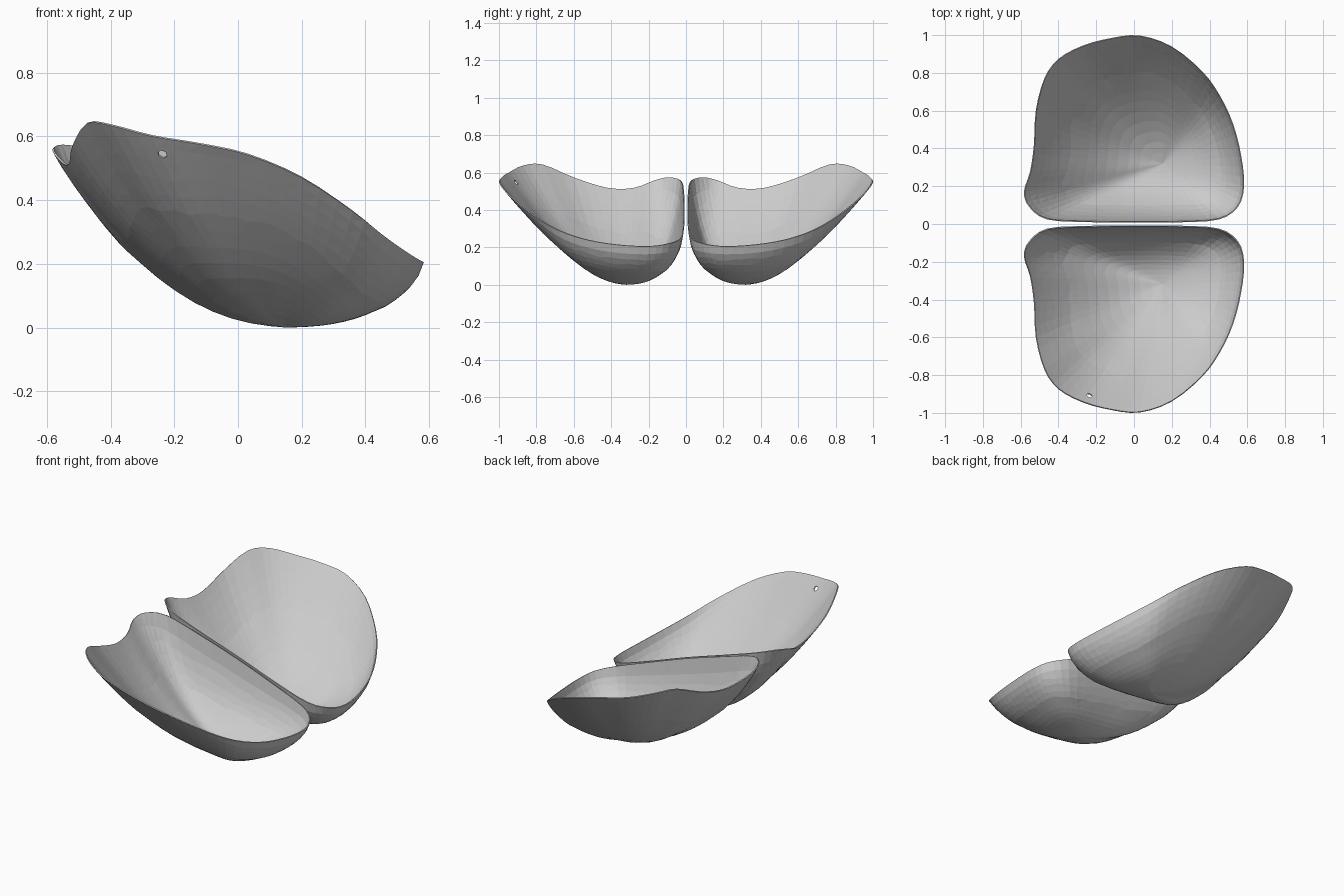
import bpy, bmesh, random
from mathutils import Vector

if "Cube" in bpy.data.objects:
    bpy.data.objects.remove(bpy.data.objects["Cube"])

random.seed(4)
POLE = Vector((0.15, 0.32, 0.0))   # deepest point of a cup
RINGS, SUB = 14, 3

# rim stations: x, y, z, then curvature of the wall below (a = flatness, b = steepness at rim)
RIM = [
    (0.583, 0.20, 0.205, 2.5, 0.66), (0.568, 0.36, 0.213, 2.5, 0.66),
    (0.525, 0.53, 0.240, 2.3, 0.70), (0.455, 0.68, 0.290, 2.05, 0.76),
    (0.36, 0.81, 0.365, 1.8, 0.92), (0.20, 0.94, 0.470, 1.62, 1.0),
    (0.03, 0.998, 0.542, 1.6, 1.04), (-0.12, 0.985, 0.575, 1.6, 1.04),
    (-0.27, 0.945, 0.600, 1.62, 1.0), (-0.40, 0.875, 0.634, 1.68, 1.0),
    (-0.475, 0.77, 0.640, 1.75, 1.0), (-0.52, 0.60, 0.57, 1.85, 1.0),
    (-0.53, 0.42, 0.515, 1.9, 0.98), (-0.55, 0.28, 0.515, 1.92, 0.98),
    (-0.583, 0.17, 0.555, 1.97, 0.93), (-0.555, 0.09, 0.572, 2.1, 0.82),
    (-0.46, 0.024, 0.555, 2.2, 0.72), (-0.25, 0.010, 0.49, 2.3, 0.65),
    (0.0, 0.007, 0.41, 2.3, 0.60), (0.25, 0.009, 0.32, 2.4, 0.60),
    (0.45, 0.024, 0.25, 2.5, 0.62), (0.55, 0.09, 0.22, 2.5, 0.65),
]


def rim_loop():
    """Closed Catmull-Rom curve through the rim stations."""
    n, out = len(RIM), []
    for i in range(n):
        p = [RIM[(i + k) % n] for k in (-1, 0, 1, 2)]
        for s in range(SUB):
            t = s / SUB
            out.append([0.5 * (2 * b + (c - a) * t + (2 * a - 5 * b + 4 * c - d) * t * t
                               + (3 * b - a - 3 * c + d) * t ** 3)
                        for a, b, c, d in zip(*p)])
    return out


def make_cup(name, side):
    """Thin bowl lofted from the deepest point out to the rim."""
    bm = bmesh.new()
    rim = rim_loop()
    pole = bm.verts.new((POLE.x, POLE.y * side, 0))
    rings = []
    for r in range(1, RINGS + 1):
        ring = []
        for x, y, z, a, b in rim:
            # rings bunch up towards the rim where the wall steepens
            t = 1 - (1 - r / RINGS) ** 1.25
            if 2 < r < RINGS - 1:
                t += random.uniform(-0.012, 0.012)
            h = z * (1 - max(0.0, 1 - t ** a) ** b)
            px = POLE.x + (x - POLE.x) * t
            py = POLE.y + (y - POLE.y) * t
            ring.append(bm.verts.new((px, py * side, h)))
        rings.append(ring)
    n = len(rim)
    for i in range(n):
        j = (i + 1) % n
        bm.faces.new((pole, rings[0][i], rings[0][j]))
        for lo, hi in zip(rings, rings[1:]):
            bm.faces.new((lo[i], hi[i], hi[j], lo[j]))
    # soften the creases that radiate from the deepest point
    core = [v for ring in rings[:8] for v in ring]
    for _ in range(6):
        bmesh.ops.smooth_vert(bm, verts=core, factor=0.5,
                              use_axis_x=True, use_axis_y=True, use_axis_z=True)
    bm.normal_update()
    if sum(f.normal.z for f in pole.link_faces) > 0:
        bmesh.ops.reverse_faces(bm, faces=bm.faces[:])
    bmesh.ops.triangulate(bm, faces=bm.faces[:])
    me = bpy.data.meshes.new(name)
    bm.to_mesh(me)
    bm.free()
    ob = bpy.data.objects.new(name, me)
    bpy.context.collection.objects.link(ob)
    shell = ob.modifiers.new("shell", 'SOLIDIFY')
    shell.thickness = 0.006
    shell.offset = -1
    return ob


front_cup = make_cup("front_cup", -1)
back_cup = make_cup("back_cup", 1)

# small pierced hole near the rim of the front cup
bpy.ops.mesh.primitive_cylinder_add(vertices=6, radius=0.016, depth=0.16,
                                    location=(-0.235, -0.905, 0.55))
cutter = bpy.context.object
cutter.name = "hole_cutter"
cutter.rotation_euler = Vector((-0.25, -0.7, -0.65)).to_track_quat('Z', 'Y').to_euler()
cutter.hide_render = True
cutter.display_type = 'WIRE'
hole = front_cup.modifiers.new("hole", 'BOOLEAN')
hole.operation = 'DIFFERENCE'
hole.solver = 'EXACT'
hole.object = cutter
